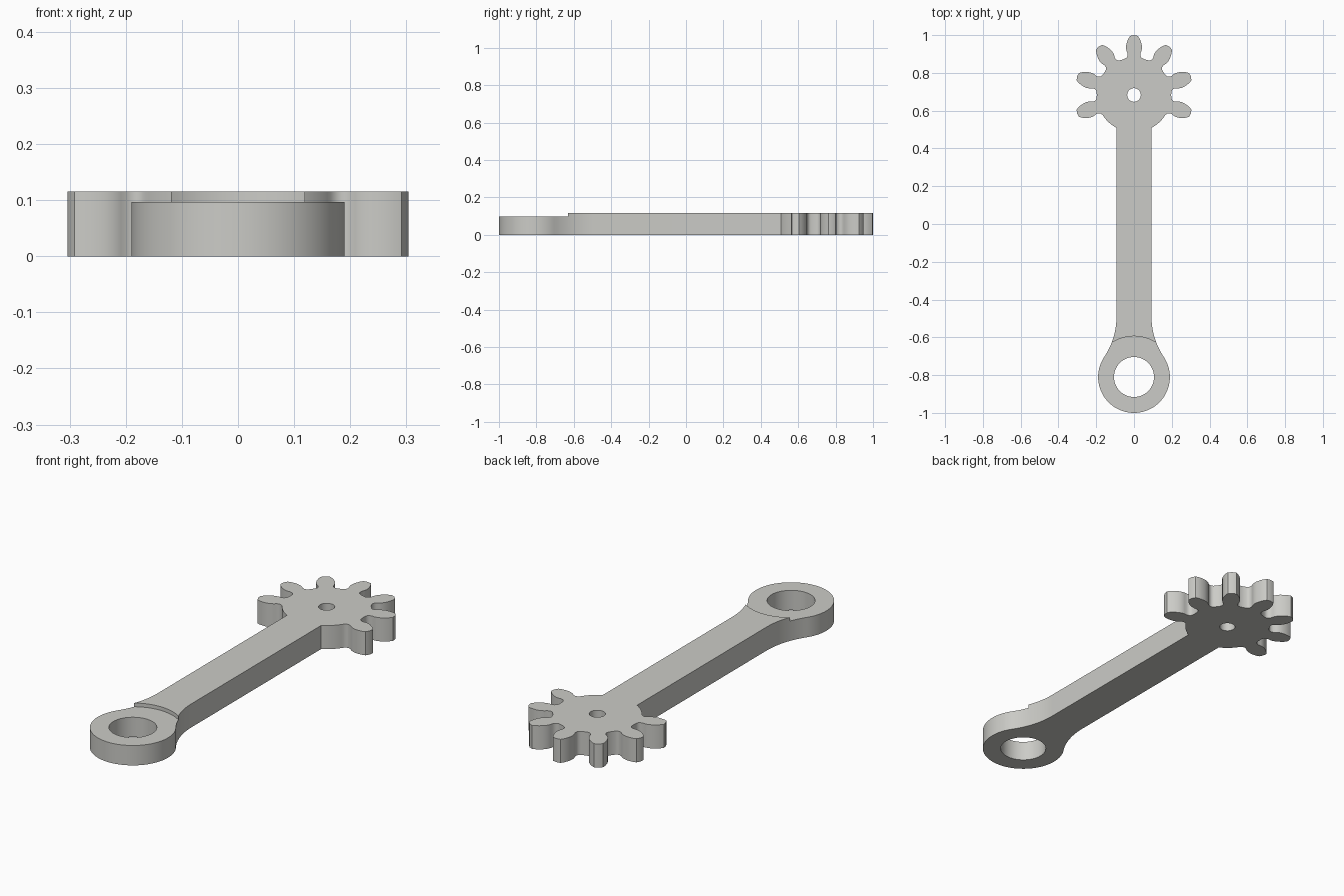
import bpy, bmesh, math
from mathutils import Vector

if "Cube" in bpy.data.objects:
    bpy.data.objects.remove(bpy.data.objects["Cube"])

GEAR_Y, ROOT_R, TIP_R = 0.683, 0.197, 0.317
RING_Y, RING_R = -0.81, 0.19
SHAFT_W, FLARE_Y = 0.0926, -0.49
HEIGHT, RING_H = 0.115, 0.097

steel = bpy.data.materials.new("light_grey")
steel.diffuse_color = (0.6, 0.6, 0.57, 1)
steel.use_nodes = True
steel.node_tree.nodes["Principled BSDF"].inputs["Base Color"].default_value = steel.diffuse_color


def arc(cx, cy, r, a0, a1, n):
    """Points along an arc, angles in radians."""
    return [(cx + r * math.cos(a0 + (a1 - a0) * i / n),
             cy + r * math.sin(a0 + (a1 - a0) * i / n)) for i in range(n + 1)]


def prism(name, points, z0, z1):
    """Extrude a closed outline straight up."""
    bm = bmesh.new()
    base = bm.faces.new([bm.verts.new((x, y, z0)) for x, y in points])
    out = bmesh.ops.extrude_face_region(bm, geom=[base])
    top = [v for v in out["geom"] if isinstance(v, bmesh.types.BMVert)]
    bmesh.ops.translate(bm, verts=top, vec=Vector((0, 0, z1 - z0)))
    bmesh.ops.recalc_face_normals(bm, faces=bm.faces)
    mesh = bpy.data.meshes.new(name)
    bm.to_mesh(mesh)
    bm.free()
    mesh.materials.append(steel)
    obj = bpy.data.objects.new(name, mesh)
    bpy.context.collection.objects.link(obj)
    return obj


# Tooth flank: (distance from gear centre, half width)
flank = [(0.193, 0.046), (0.199, 0.038), (0.208, 0.034), (0.220, 0.034),
         (0.232, 0.039), (0.247, 0.042), (0.265, 0.041), (0.283, 0.036),
         (0.300, 0.029), (0.313, 0.020)]
tooth = [(r, -w) for r, w in flank] + [(TIP_R, 0)] + [(r, w) for r, w in reversed(flank)]

# Gear sector: seven of ten teeth, open towards the shaft
start = math.asin(-math.sqrt(ROOT_R ** 2 - SHAFT_W ** 2) / ROOT_R)
half = math.atan2(flank[0][1], flank[0][0])
first, last = math.radians(-18), math.radians(198)
outline = arc(0, GEAR_Y, ROOT_R, start, first - half - 0.03, 10)
for k in range(7):
    a = first + math.radians(36) * k
    c, s = math.cos(a), math.sin(a)
    outline += [(r * c - w * s, GEAR_Y + r * s + w * c) for r, w in tooth]
    if k < 6:
        outline.append((ROOT_R * math.cos(a + math.pi / 10),
                        GEAR_Y + ROOT_R * math.sin(a + math.pi / 10)))
outline += arc(0, GEAR_Y, ROOT_R, last + half + 0.03, math.pi - start, 10)

# Shaft flare: an arc tangent to both the shaft side and the ring
drop = FLARE_Y - RING_Y
flare_r = (SHAFT_W ** 2 + drop ** 2 - RING_R ** 2) / (2 * (RING_R - SHAFT_W))
flare_x = SHAFT_W + flare_r
meet = math.atan2(drop, flare_x)
left_flare = arc(-flare_x, FLARE_Y, flare_r, 0, -meet, 14)
outline += left_flare
outline += arc(0, RING_Y, RING_R, math.pi - meet, 2 * math.pi + meet, 64)[1:-1]
outline += [(-x, y) for x, y in reversed(left_flare)]

arm = prism("gear_arm", outline, 0, HEIGHT)


def circle(y, r, n):
    return arc(0, y, r, 0, 2 * math.pi, n)[:-1]


# Cutters: pivot hole, ring bore and the lowered ring face
cutters = [prism("pivot_hole_cutter", circle(GEAR_Y, 0.036, 40), -0.1, 0.3),
           prism("ring_bore_cutter", circle(RING_Y, 0.106, 64), -0.1, 0.3),
           prism("ring_step_cutter", circle(RING_Y, 0.216, 96), RING_H, 0.3)]
for cutter in cutters:
    cutter.hide_render = True
    mod = arm.modifiers.new(cutter.name, "BOOLEAN")
    mod.operation = "DIFFERENCE"
    mod.solver = "EXACT"
    mod.object = cutter

bpy.context.view_layer.objects.active = arm
arm.select_set(True)
for mod in list(arm.modifiers):
    bpy.ops.object.modifier_apply(modifier=mod.name)
for cutter in cutters:
    bpy.data.objects.remove(cutter)
bpy.ops.object.shade_smooth_by_angle(angle=math.radians(30))
